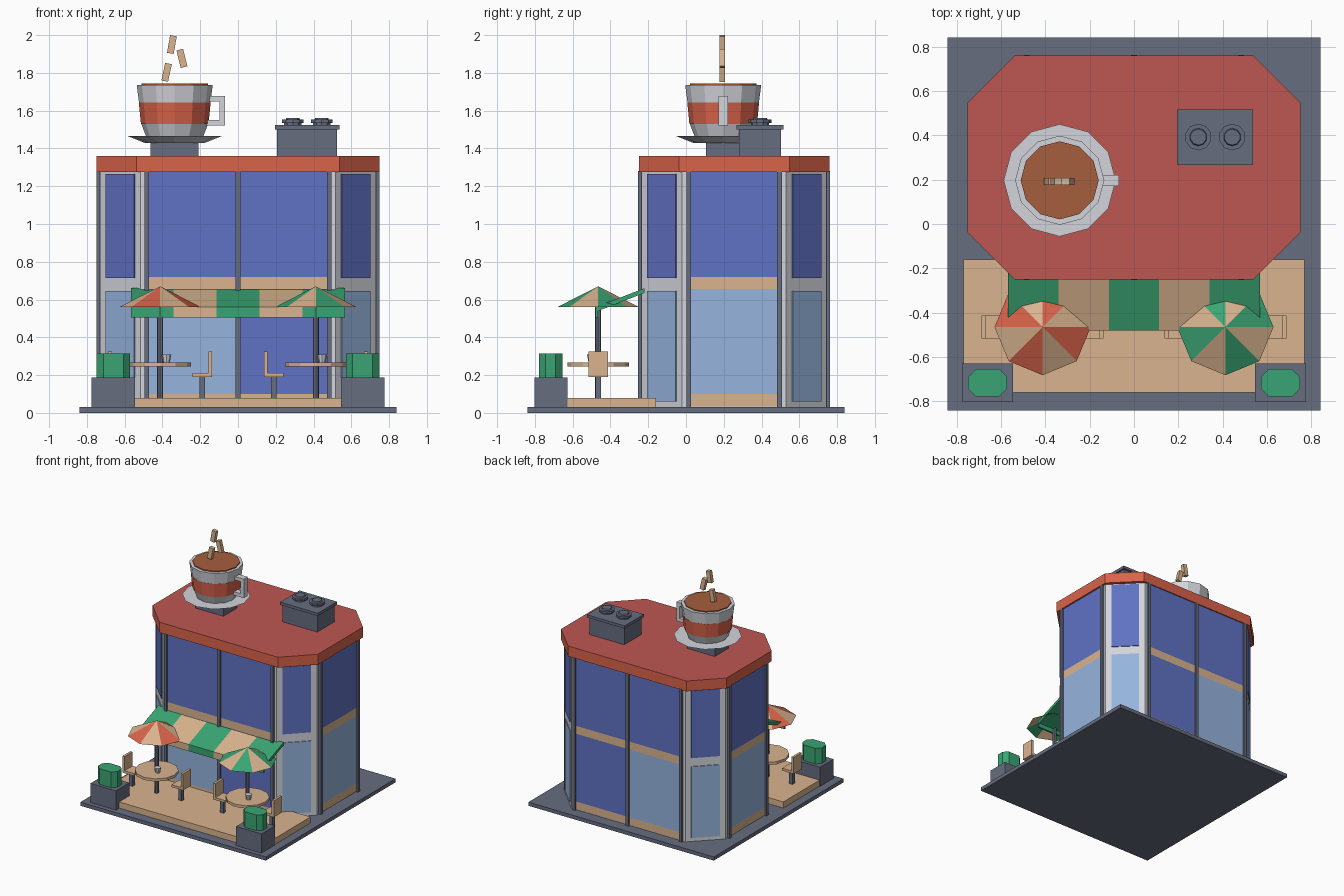
import bpy, bmesh, math
from mathutils import Matrix, Vector

cube = bpy.data.objects.get("Cube")
if cube:
    bpy.data.objects.remove(cube, do_unlink=True)


def material(name, code):
    # sRGB hex to linear
    rgb = []
    for i in range(3):
        c = int(code[2 * i:2 * i + 2], 16) / 255
        rgb.append(c / 12.92 if c <= 0.04045 else ((c + 0.055) / 1.055) ** 2.4)
    m = bpy.data.materials.new(name)
    m.use_nodes = True
    m.diffuse_color = (*rgb, 1)
    m.node_tree.nodes["Principled BSDF"].inputs["Base Color"].default_value = (*rgb, 1)
    return m


SLATE = material("slate", "676d80")
TAN = material("tan wood", "dab48f")
ROOF = material("roof red", "be5752")
RED = material("orange red", "d9634a")
GREEN = material("green", "3aa573")
GREY = material("light grey", "d3d5dc")
BLUE = material("deep blue glass", "6072c4")
SKY = material("pale blue glass", "96b4de")
BROWN = material("coffee brown", "a65e3d")


def finish(bm, name, *mats):
    bmesh.ops.recalc_face_normals(bm, faces=bm.faces)
    mesh = bpy.data.meshes.new(name)
    bm.to_mesh(mesh)
    bm.free()
    for m in mats:
        mesh.materials.append(m)
    ob = bpy.data.objects.new(name, mesh)
    bpy.context.scene.collection.objects.link(ob)
    return ob


def block(name, centre, size, mat, turn=0, axis="Z"):
    bm = bmesh.new()
    bmesh.ops.create_cube(bm, size=1)
    m = Matrix.Translation(centre) @ Matrix.Rotation(turn, 4, axis)
    bm.transform(m @ Matrix.Diagonal((*size, 1)))
    return finish(bm, name, mat)


def box(name, x0, x1, y0, y1, z0, z1, mat):
    centre = ((x0 + x1) / 2, (y0 + y1) / 2, (z0 + z1) / 2)
    return block(name, centre, (abs(x1 - x0), y1 - y0, z1 - z0), mat)


def extrude(name, points, offset, *mats, rule=None):
    bm = bmesh.new()
    face = bm.faces.new([bm.verts.new(p) for p in points])
    result = bmesh.ops.extrude_face_region(bm, geom=[face], use_keep_orig=True)
    moved = [g for g in result["geom"] if isinstance(g, bmesh.types.BMVert)]
    bmesh.ops.translate(bm, verts=moved, vec=offset)
    bmesh.ops.recalc_face_normals(bm, faces=bm.faces)
    if rule:
        for f in bm.faces:
            f.material_index = rule(f)
    return finish(bm, name, *mats)


def clipped(x0, x1, y0, y1, cut, z):
    # rectangle outline with cut corners
    return [(x0 + cut, y0, z), (x1 - cut, y0, z), (x1, y0 + cut, z), (x1, y1 - cut, z),
            (x1 - cut, y1, z), (x0 + cut, y1, z), (x0, y1 - cut, z), (x0, y0 + cut, z)]


def frustum(name, x, y, z0, z1, r0, r1, sides, *mats, caps=True, rule=None):
    bm = bmesh.new()
    bmesh.ops.create_cone(bm, cap_ends=caps, segments=sides, radius1=r0, radius2=r1, depth=z1 - z0)
    if rule:
        for f in bm.faces:
            f.material_index = rule(f)
    bm.transform(Matrix.Translation((x, y, (z0 + z1) / 2)))
    return finish(bm, name, *mats)


# Ground slab, terrace, walls and roof
box("ground_slab", -0.84, 0.84, -0.84, 0.84, 0, 0.03, SLATE)
box("terrace", -0.77, 0.77, -0.76, -0.16, 0.03, 0.08, TAN)
HX, Y0, Y1 = 0.73, -0.235, 0.745
MID = (Y0 + Y1) / 2
extrude("walls", clipped(-HX, HX, Y0, Y1, 0.215, 0.03), (0, 0, 1.25), GREY)
extrude("roof", clipped(-0.75, 0.75, -0.25, 0.76, 0.213, 1.275), (0, 0, 0.085), RED, ROOF,
        rule=lambda f: int(f.normal.z > 0.5))


def panel(name, x, y, width, z0, z1, mat, turn=0):
    block(name, (x, y, (z0 + z1) / 2), (width, 0.012, z1 - z0), mat, turn)


def glazing(name, x, y, width, lower, turn=0):
    panel(name + "_upper_glass", x, y, width, 0.72, 1.275, BLUE, turn)
    panel(name + "_band", x, y, width, 0.655, 0.72, TAN, turn)
    panel(name + "_lower_glass", x, y, width, 0.10, 0.655, lower, turn)
    panel(name + "_sill", x, y, width, 0.035, 0.10, TAN, turn)


# Glazed walls with posts between them
for side, y in (("front", Y0), ("back", Y1)):
    glazing(side + "_right", -0.238, y, 0.476, SKY)
    glazing(side + "_left", 0.238, y, 0.476, BLUE)
    for x in (-0.483, 0, 0.483):
        box(side + "_post", x - 0.0125, x + 0.0125, y - 0.018, y + 0.018, 0.03, 1.28, SLATE)
for side, s in (("right", -1), ("left", 1)):
    glazing(side + "_side", s * HX, MID, 0.47, SKY, math.pi / 2)
    for y in (MID - 0.24, MID + 0.24):
        box(side + "_post", s * HX - 0.02, s * HX + 0.02, y - 0.0125, y + 0.0125, 0.03, 1.28, SLATE)
    # Corner windows
    for end, t in (("front", -1), ("back", 1)):
        x, y = s * (HX - 0.1075), MID + t * (0.49 - 0.1075)
        turn = -s * t * math.pi / 4
        panel(end + "_corner_upper_window", x, y, 0.215, 0.715, 1.265, BLUE, turn)
        panel(end + "_corner_lower_window", x, y, 0.215, 0.06, 0.645, SKY, turn)

# Striped awning with hanging front edge
PROFILE = [(-0.22, 0.66), (-0.48, 0.56), (-0.48, 0.505), (-0.465, 0.505), (-0.465, 0.54), (-0.22, 0.635)]
STRIPE = 0.227
for i in range(5):
    x = (i - 2.5) * STRIPE
    extrude("awning_stripe", [(x, y, z) for y, z in PROFILE], (STRIPE, 0, 0), TAN if i % 2 else GREEN)

# Terrace furniture, mirrored on both sides
TY = -0.465
for s, shade in ((-1, RED), (1, GREEN)):
    tx = s * 0.412
    frustum("table_top", tx, TY, 0.245, 0.267, 0.163, 0.163, 12, TAN)
    frustum("umbrella_pole", tx, TY, 0.08, 0.65, 0.016, 0.016, 8, SLATE)

    def wedge(f, s=s):
        c = f.calc_center_median()
        index = int((math.atan2(c.y, c.x) % math.tau) / (math.pi / 4))
        return (index + (s > 0)) % 2
    frustum("umbrella", tx, TY, 0.56, 0.67, 0.217, 0, 8, TAN, shade, caps=False, rule=wedge)
    frustum("small_cup", tx + 0.033, TY - 0.033, 0.267, 0.308, 0.018, 0.026, 8, GREY)
    for d in (-1, 1):
        out = tx + d * 0.275
        box("chair_seat", out, out - d * 0.105, TY - 0.052, TY + 0.052, 0.19, 0.21, TAN)
        box("chair_back", out, out - d * 0.02, TY - 0.052, TY + 0.052, 0.19, 0.325, TAN)
        box("chair_leg", out - d * 0.037, out - d * 0.067, TY - 0.015, TY + 0.015, 0.08, 0.19, SLATE)
    px = s * 0.66
    box("planter", px - 0.115, px + 0.115, -0.803, -0.628, 0.03, 0.187, SLATE)
    extrude("shrub", clipped(px - 0.088, px + 0.088, -0.778, -0.655, 0.035, 0.18), (0, 0, 0.135), GREEN)

# Roof cup on its pedestal and saucer
CX, CY = -0.335, 0.197
box("cup_pedestal", CX - 0.127, CX + 0.127, CY - 0.09, CY + 0.09, 1.36, 1.435, SLATE)
frustum("saucer", CX, CY, 1.43, 1.467, 0.16, 0.253, 12, GREY)
frustum("cup_foot", CX, CY, 1.465, 1.53, 0.152, 0.177, 12, GREY)
frustum("cup_band", CX, CY, 1.53, 1.643, 0.179, 0.19, 12, RED)
frustum("cup_rim", CX, CY, 1.643, 1.735, 0.189, 0.201, 12, GREY)
frustum("coffee", CX, CY, 1.73, 1.743, 0.176, 0.176, 12, BROWN)
box("handle_grip", -0.097, -0.068, CY - 0.025, CY + 0.025, 1.522, 1.677, GREY)
for z in (1.522, 1.649):
    box("handle_arm", -0.17, -0.09, CY - 0.025, CY + 0.025, z, z + 0.028, GREY)
for x, z, lean in ((-0.35, 1.95, 10), (-0.297, 1.877, -14), (-0.378, 1.803, 12)):
    block("steam_stick", (x, CY - 0.005, z), (0.036, 0.03, 0.095), TAN, math.radians(lean), "Y")

# Rooftop vent unit
box("vent_box", 0.207, 0.523, 0.28, 0.503, 1.36, 1.5, SLATE)
box("vent_lid", 0.195, 0.537, 0.267, 0.516, 1.5, 1.523, SLATE)
for x in (0.29, 0.443):
    frustum("vent_neck", x, 0.392, 1.52, 1.535, 0.048, 0.048, 10, SLATE)
    frustum("vent_cap", x, 0.392, 1.535, 1.552, 0.06, 0.06, 10, SLATE)
    frustum("vent_knob", x, 0.392, 1.552, 1.562, 0.04, 0.036, 10, SLATE)
